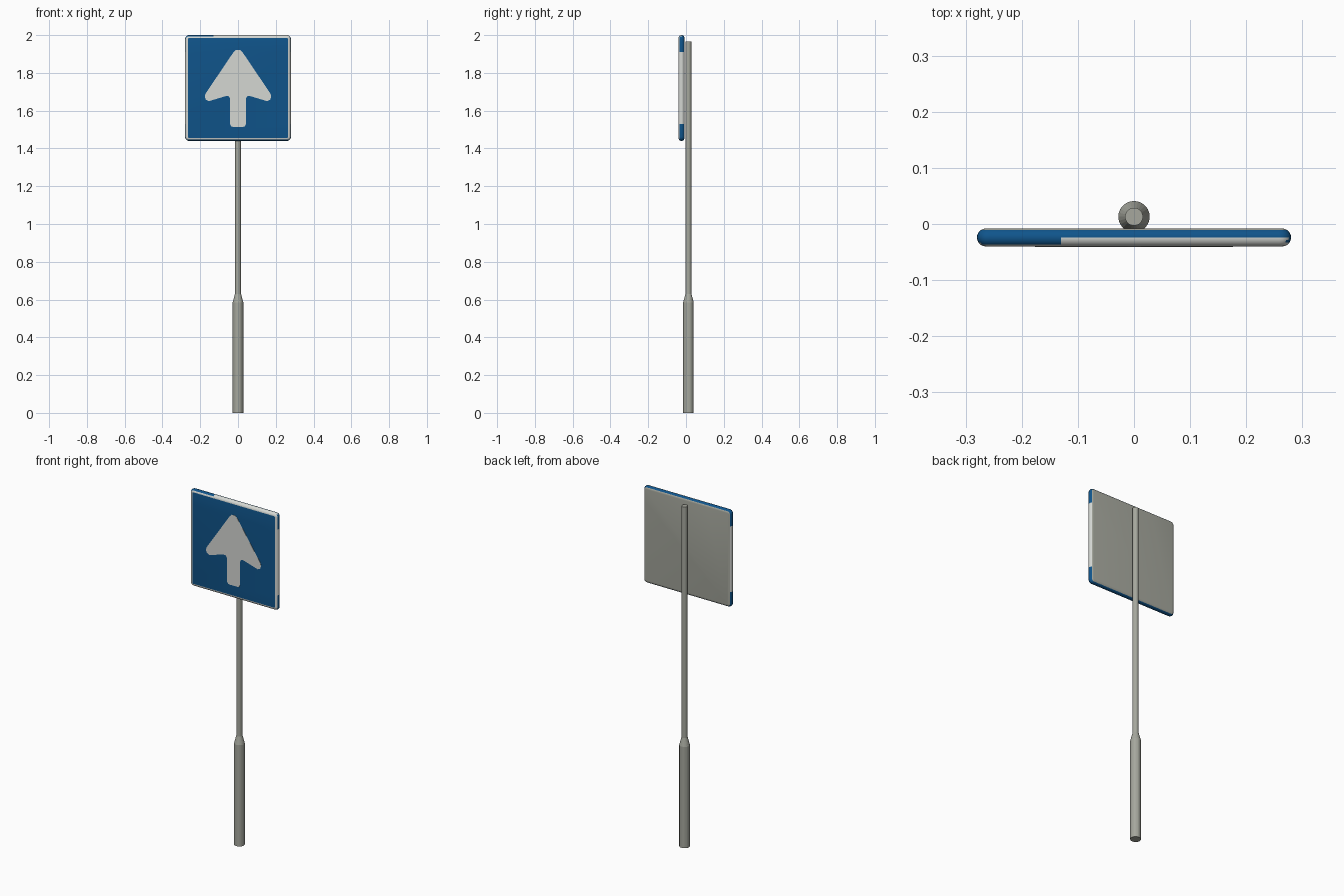
import bpy, bmesh, math

if "Cube" in bpy.data.objects:
    bpy.data.objects.remove(bpy.data.objects["Cube"])


def material(name, rgb):
    m = bpy.data.materials.new(name)
    m.diffuse_color = (*rgb, 1)
    m.use_nodes = True
    m.node_tree.nodes["Principled BSDF"].inputs["Base Color"].default_value = m.diffuse_color
    return m


BLUE = material("sign blue", (0.005, 0.09, 0.26))
WHITE = material("sign white", (0.66, 0.68, 0.65))
GREY = material("metal grey", (0.38, 0.39, 0.34))


def finish(bm, name, mats, angle=35):
    bmesh.ops.recalc_face_normals(bm, faces=bm.faces)
    me = bpy.data.meshes.new(name)
    bm.to_mesh(me)
    bm.free()
    ob = bpy.data.objects.new(name, me)
    bpy.context.collection.objects.link(ob)
    for m in mats:
        me.materials.append(m)
    bpy.ops.object.select_all(action='DESELECT')
    ob.select_set(True)
    bpy.context.view_layer.objects.active = ob
    bpy.ops.object.shade_smooth_by_angle(angle=math.radians(angle))
    return ob


def loft(bm, loops):
    """Skin closed loops of points; returns side faces per band and the two caps."""
    rings = [[bm.verts.new(p) for p in loop] for loop in loops]
    bands = []
    for a, b in zip(rings, rings[1:]):
        n = len(a)
        bands.append([bm.faces.new((a[i], a[(i + 1) % n], b[(i + 1) % n], b[i]))
                      for i in range(n)])
    return bands, bm.faces.new(rings[0]), bm.faces.new(rings[-1])


# Pole: thick base, short taper, thin upper tube
POLE_Y, SIDES = 0.013, 24
bm = bmesh.new()
loft(bm, [[(r * math.cos(2 * math.pi * i / SIDES),
            POLE_Y + r * math.sin(2 * math.pi * i / SIDES), z) for i in range(SIDES)]
          for r, z in [(0.028, 0), (0.028, 0.585), (0.016, 0.63), (0.016, 1.965)]])
finish(bm, "pole", [GREY], 12)

# Sign panel: rounded square with a half-round rim
HALF, CZ, RIM, MID_Y = 0.28, 1.72, 0.016, -0.024
SIDE_SPLIT, TOP_SPLIT = 0.19, -0.13


def outline(inset, y):
    h, c, r = HALF - inset, HALF - 0.021, 0.021 - inset
    pts = []
    corners = [(c, -c, -90, [(h, -SIDE_SPLIT), (h, SIDE_SPLIT)]),
               (c, c, 0, [(TOP_SPLIT, h)]),
               (-c, c, 90, [(-h, SIDE_SPLIT), (-h, -SIDE_SPLIT)]),
               (-c, -c, 180, [])]
    for cx, cz, start, straight in corners:
        for k in range(6):
            a = math.radians(start + 18 * k)
            pts.append((cx + r * math.cos(a), cz + r * math.sin(a)))
        pts += straight
    return [(x, y, CZ + z) for x, z in pts]


STEPS = 10
bm = bmesh.new()
loops = []
for k in range(STEPS + 1):
    a = math.pi * k / STEPS
    loops.append(outline(RIM * (1 - math.sin(a)), MID_Y + RIM * math.cos(a)))
bands, back, front = loft(bm, loops)
back.material_index, front.material_index = 2, 0
for k, band in enumerate(bands):
    for f in band:
        c = f.calc_center_median()
        x, z = c.x, c.z - CZ
        if k < 2:                                  # rear of the rim
            f.material_index = 2
        elif k >= STEPS - 2:                       # white border seen from the front
            f.material_index = 1
        elif abs(x) > abs(z):                      # left and right edges
            f.material_index = 1 if abs(z) < SIDE_SPLIT or k >= 7 else 0
        elif z > 0:                                # top edge
            f.material_index = 1 if k >= 5 and x > TOP_SPLIT else 0
        else:                                      # bottom edge
            f.material_index = 0
finish(bm, "sign_panel", [BLUE, WHITE, GREY])

# White arrow: thin plate, half profile mirrored
half = [(0.012, 1.921), (0.025, 1.908), (0.172, 1.69), (0.176, 1.674), (0.17, 1.658),
        (0.155, 1.65), (0.065, 1.677), (0.05, 1.677), (0.042, 1.665),
        (0.042, 1.53), (0.036, 1.517), (0.025, 1.514)]
shape = half + [(-x, z) for x, z in reversed(half)]
bm = bmesh.new()
loft(bm, [[(x, y, z) for x, z in shape] for y in (-0.0395, -0.041)])
finish(bm, "arrow", [WHITE])
